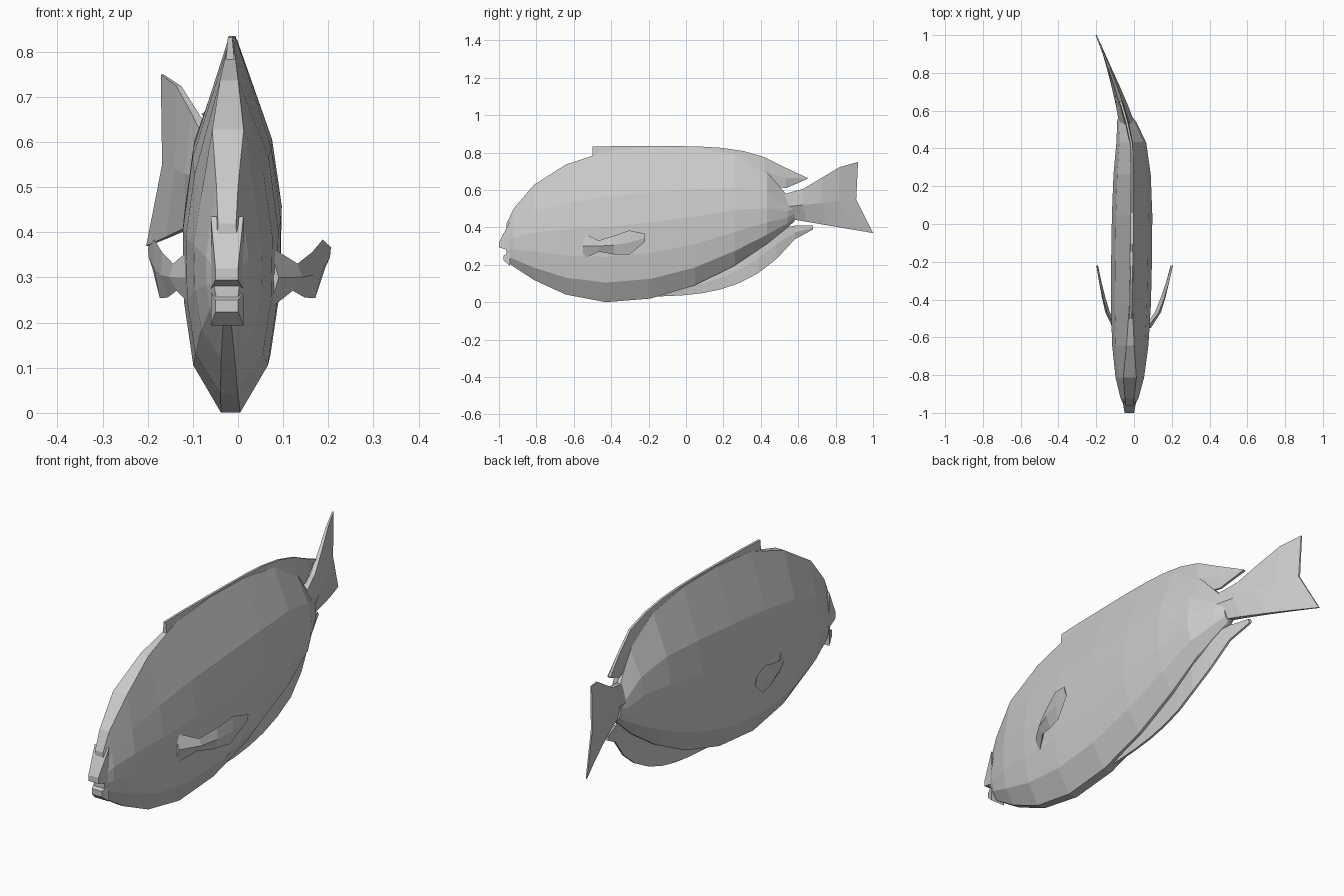
import bpy, bmesh
from math import cos, pi, sqrt

cube = bpy.data.objects.get("Cube")
if cube:
    bpy.data.objects.remove(cube)

grey = bpy.data.materials.new("plain grey")
grey.use_nodes = True
grey.diffuse_color = (0.6, 0.6, 0.6, 1)
grey.node_tree.nodes["Principled BSDF"].inputs["Base Color"].default_value = grey.diffuse_color


def loft(name, rings):
    """Skin a list of equal-sized point rings and cap both ends."""
    bm = bmesh.new()
    loops = [[bm.verts.new(point) for point in ring] for ring in rings]
    for near, far in zip(loops, loops[1:]):
        for i in range(len(near)):
            bm.faces.new((near[i - 1], near[i], far[i], far[i - 1]))
    bm.faces.new(loops[0])
    bm.faces.new(loops[-1])
    bmesh.ops.recalc_face_normals(bm, faces=bm.faces)
    mesh = bpy.data.meshes.new(name)
    bm.to_mesh(mesh)
    bm.free()
    mesh.materials.append(grey)
    bpy.context.collection.objects.link(bpy.data.objects.new(name, mesh))


def steps(start, end, count):
    return [start + (end - start) * i / count for i in range(count + 1)]


def spine_x(y):
    """Sideways sweep of the spine, bending at the tail."""
    return -0.01 + 0.015 * min(y, 0) - 0.37 * max(y - 0.4, 0) ** 1.3


def mirrored_ring(side):
    """Close a half section of (half width, y, z) about the spine."""
    right = [(spine_x(y) + w, y, z) for w, y, z in side]
    left = [(spine_x(y) - w, y, z) for w, y, z in reversed(side)]
    return right + left


# Body outline: rounded forehead, falling back, curved belly
def back_z(y):
    u = y + 0.2
    if u < 0:
        return 0.3 + 0.53 * sqrt(1 - (u / 0.78) ** 2)
    return max(0.83 - 0.85 * u ** 4, 0.57)


def belly_z(y):
    return (0.7 if y < -0.4 else 0.45) * (y + 0.4) ** 2


def flank(y):
    u = y + 0.15
    reach = 0.83 if u < 0 else 0.75
    return 0.108 * sqrt(1 - abs(u / reach) ** 3)


def body_ring(y):
    top, bottom, width = back_z(y), belly_z(y), flank(y)
    ridge = max(0.008, 0.036 - abs(y + 0.8) / 10)
    side = [(ridge, y, top)]
    for depth, bulge in ((0.3, 0.8), (0.5, 1), (0.7, 0.97), (0.87, 0.78)):
        side.append((max(width * bulge, ridge), y, top + (bottom - top) * depth))
    side.append((width / 5, y, bottom))
    return mirrored_ring(side)


loft("body", [body_ring(-0.19 - 0.77 * cos(angle)) for angle in steps(0, pi, 10)])


# Lips: tapered blocks above and below the mouth notch
def lip(name, root_z, root_height, tip_y, tip_z):
    rings = []
    for y, z, height, width in ((-0.94, root_z, root_height, 0.036),
                                (tip_y, tip_z, 0.013, 0.025)):
        rings.append(mirrored_ring([(width, y, z + height), (width, y, z - height)]))
    loft(name, rings)


lip("upper_lip", 0.355, 0.08, -1, 0.307)
lip("lower_lip", 0.23, 0.036, -0.975, 0.237)


# Tail fin: flares and thins toward a forked trailing edge
def tail_ring(s):
    flare = s * s * (3 - 2 * s)
    thin = 1 - s
    edge = 0.003 + 0.01 * thin
    return mirrored_ring([
        (edge, 0.53 + 0.39 * s, 0.58 + 0.17 * flare),
        (0.004 + 0.038 * thin, 0.53 + 0.38 * s, 0.51 + 0.04 * s),
        (edge, 0.53 + 0.47 * s, 0.45 - 0.08 * s),
    ])


loft("tail_fin", [tail_ring(s) for s in steps(0, 1, 4)])


# Dorsal and anal fins: thin blades following the body outline
def blade(name, start, end, upper, lower):
    rings = []
    for y in steps(start, end, 10):
        high, low = upper(y), lower(y)
        rings.append(mirrored_ring([(0.005, y, high), (0.01, y, (high + low) / 2),
                                    (0.005, y, low)]))
    loft(name, rings)


blade("dorsal_fin", -0.5, 0.65,
      lambda y: max(0.835 - 0.4 * (y + 0.2) ** 4, 0.665),
      lambda y: max(back_z(y) - 0.08, 0.61 + max(y - 0.55, 0) / 2))
blade("anal_fin", -0.3, 0.68,
      lambda y: min(belly_z(y) + 0.04, 0.41),
      lambda y: min(0.03 + 0.33 * (y + 0.4) ** 4, 0.39))


# Side fins: a narrow neck opening into a swept-back paddle
def side_fin(name, place):
    rings = []
    for s, height in zip(steps(0, 1, 4), (0.07, 0.03, 0.05, 0.065, 0.022)):
        x = 0.07 + 0.13 * s ** 0.6
        y = -0.55 + 0.33 * s
        z = 0.3 + 0.045 * s ** 3
        thick = 0.004 + 0.016 * (1 - s)
        lean = 0.02 * s * (1.3 - s)
        section = [(x + lean, z + height), (x + thick, z),
                   (x - lean, z - height), (x - thick, z)]
        rings.append([(place(px), y, pz) for px, pz in section])
    loft(name, rings)


side_fin("left_side_fin", lambda x: x)
side_fin("right_side_fin", lambda x: -0.045 - 0.75 * x)
